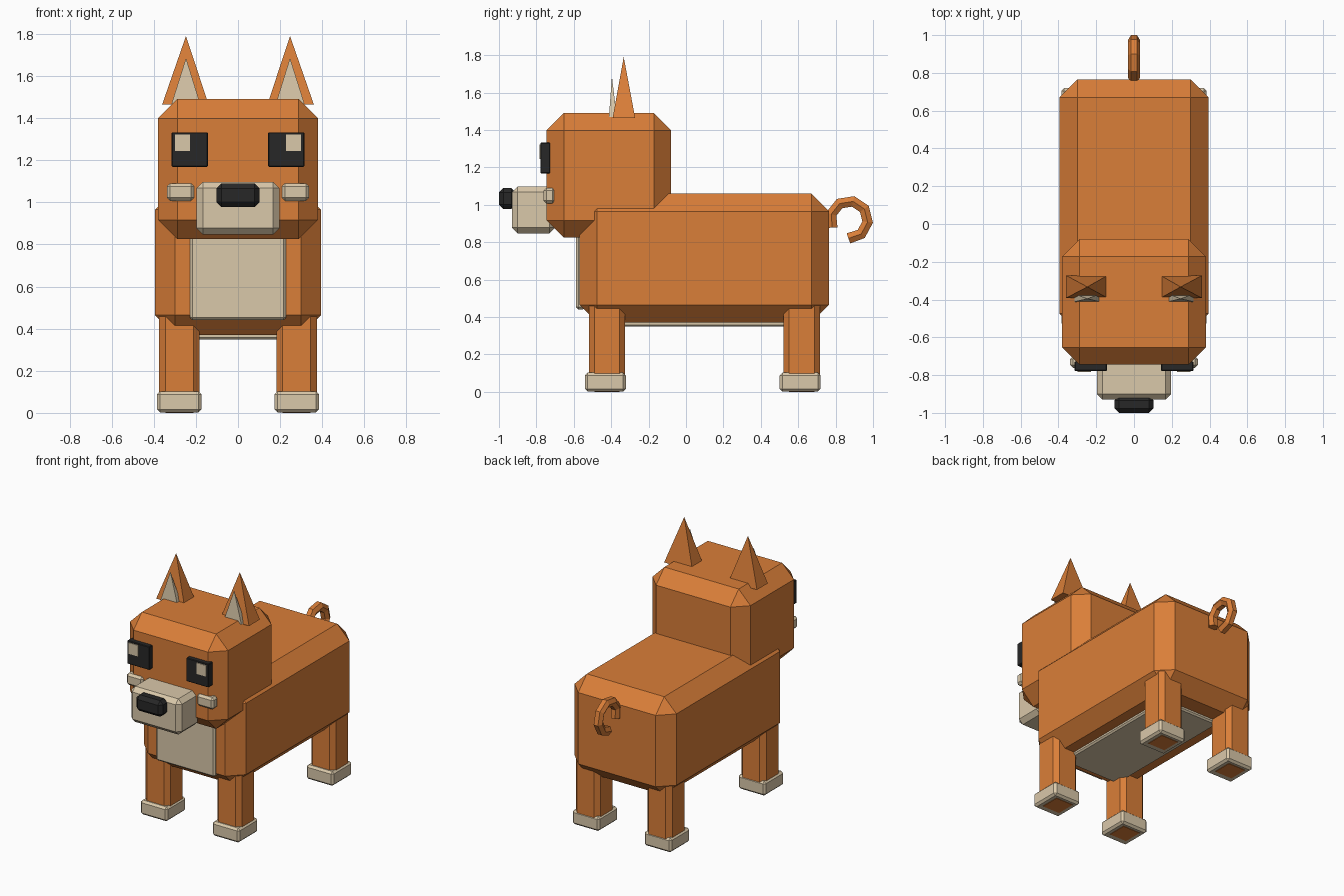
import bpy, bmesh
from math import radians, sin, cos

cube = bpy.data.objects.get("Cube")
if cube:
    bpy.data.objects.remove(cube, do_unlink=True)


def material(name, rgb):
    m = bpy.data.materials.new(name)
    m.use_nodes = True
    m.diffuse_color = (*rgb, 1)
    m.node_tree.nodes["Principled BSDF"].inputs["Base Color"].default_value = (*rgb, 1)
    return m


orange = material("orange_fur", (0.70, 0.21, 0.04))
cream = material("cream_fur", (0.70, 0.58, 0.40))
black = material("black", (0.02, 0.02, 0.02))


def link(name, bm, mat):
    bmesh.ops.recalc_face_normals(bm, faces=bm.faces)
    mesh = bpy.data.meshes.new(name)
    bm.to_mesh(mesh)
    bm.free()
    mesh.materials.append(mat)
    obj = bpy.data.objects.new(name, mesh)
    bpy.context.collection.objects.link(obj)
    return obj


def box(name, mat, xs, ys, zs, bevel=0.0):
    """Chamfered box given by its extent on each axis."""
    bm = bmesh.new()
    bmesh.ops.create_cube(bm, size=1)
    for v in bm.verts:
        for i, (lo, hi) in enumerate((xs, ys, zs)):
            v.co[i] = hi if v.co[i] > 0 else lo
    if bevel:
        bmesh.ops.bevel(bm, geom=bm.edges[:], offset=bevel, segments=1,
                        profile=0.5, affect='EDGES')
    return link(name, bm, mat)


def pyramid(name, mat, xs, ys, z, tip):
    """Four-sided spike on a rectangular base."""
    bm = bmesh.new()
    base = [bm.verts.new((x, y, z)) for x, y in
            ((xs[0], ys[0]), (xs[1], ys[0]), (xs[1], ys[1]), (xs[0], ys[1]))]
    top = bm.verts.new(tip)
    bm.faces.new(base)
    for i in range(4):
        bm.faces.new((base[i], base[(i + 1) % 4], top))
    return link(name, bm, mat)


# Torso with its pale chest and belly panels
box("body", orange, (-0.395, 0.395), (-0.57, 0.765), (0.37, 1.06), 0.095)
box("chest", cream, (-0.228, 0.228), (-0.587, -0.54), (0.44, 0.85), 0.012)
box("belly", cream, (-0.225, 0.225), (-0.43, 0.56), (0.348, 0.40), 0.01)

# Head, muzzle and nose
box("head", orange, (-0.38, 0.38), (-0.745, -0.08), (0.825, 1.49), 0.092)
box("muzzle", cream, (-0.197, 0.197), (-0.93, -0.70), (0.847, 1.097), 0.03)
box("nose", black, (-0.103, 0.103), (-1.0, -0.91), (0.977, 1.09), 0.024)

# Paired parts
for side, s in (("left", 1), ("right", -1)):
    def span(a, b):
        return sorted((s * a, s * b))

    box(side + "_eye", black, span(0.143, 0.315), (-0.778, -0.727), (1.168, 1.332), 0.004)
    box(side + "_eye_glint", cream, span(0.228, 0.3), (-0.784, -0.776), (1.244, 1.322))
    box(side + "_cheek", cream, span(0.208, 0.338), (-0.762, -0.70), (1.007, 1.09), 0.015)
    pyramid(side + "_ear", orange, span(0.14, 0.36), (-0.392, -0.272), 1.465,
            (s * 0.247, -0.333, 1.79))
    pyramid(side + "_inner_ear", cream, span(0.18, 0.315), (-0.412, -0.37), 1.47,
            (s * 0.247, -0.396, 1.685))
    for end, y in (("front", -0.422), ("back", 0.619)):
        name = end + "_" + side
        box(name + "_leg", orange, span(0.182, 0.374), (y - 0.097, y + 0.097), (0, 0.5), 0.03)
        box(name + "_paw", cream, span(0.174, 0.384), (y - 0.118, y + 0.1), (0.002, 0.102), 0.014)

# Curled tail: an open ring of straight segments
curve = bpy.data.curves.new("tail", 'CURVE')
curve.dimensions = '3D'
curve.bevel_depth = 0.033
curve.bevel_resolution = 1
curve.use_fill_caps = True
steps = 7
path = curve.splines.new('POLY')
path.points.add(steps)
for i, p in enumerate(path.points):
    a = radians(205 - 297 * i / steps)
    p.co = (0, 0.872 + 0.1 * cos(a), 0.92 + 0.1 * sin(a), 1)
path.use_smooth = False
curve.materials.append(orange)
bpy.context.collection.objects.link(bpy.data.objects.new("tail", curve))
